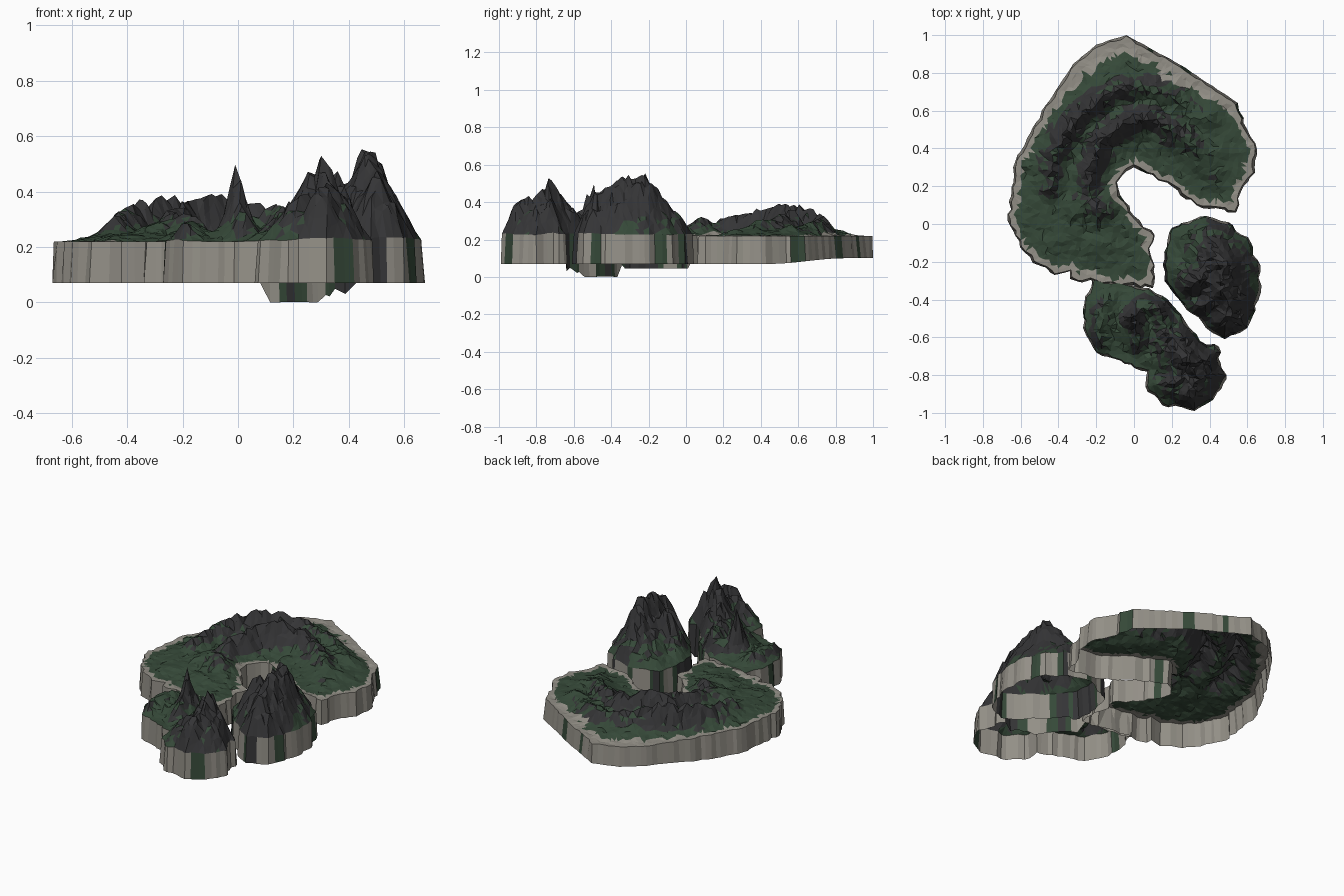
import bpy, math, random
from mathutils import Vector, noise
from mathutils.geometry import delaunay_2d_cdt

if "Cube" in bpy.data.objects:
    bpy.data.objects.remove(bpy.data.objects["Cube"])

random.seed(4)


def material(name, rgb):
    m = bpy.data.materials.new(name)
    m.diffuse_color = (*rgb, 1)
    m.use_nodes = True
    m.node_tree.nodes["Principled BSDF"].inputs["Base Color"].default_value = m.diffuse_color
    return m


SAND, GRASS, ROCK = 0, 1, 2
MATS = [material("pale_stone", (0.29, 0.275, 0.24)),
        material("grass", (0.036, 0.066, 0.04)),
        material("dark_rock", (0.035, 0.035, 0.037))]


def smooth(a, b, x):
    t = min(1, max(0, (x - a) / (b - a)))
    return t * t * (3 - 2 * t)


def seg_near(p, a, b):
    """Distance from p to segment ab, and parameter along it."""
    d = b - a
    t = min(1, max(0, (p - a).dot(d) / max(d.length_squared, 1e-9)))
    return (p - a - d * t).length, t


def inside(p, loop):
    hit = False
    for a, b in zip(loop, loop[1:] + loop[:1]):
        if (a.y > p.y) != (b.y > p.y) and p.x < (b.x - a.x) * (p.y - a.y) / (b.y - a.y) + a.x:
            hit = not hit
    return hit


def ridge_height(p, ridges):
    """Highest of all ridge lines; each is (width, sharpness, [(x, y, rise), ...])."""
    best = 0
    for width, power, pts in ridges:
        for (ax, ay, ah), (bx, by, bh) in zip(pts, pts[1:]):
            d, t = seg_near(p, Vector((ax, ay)), Vector((bx, by)))
            best = max(best, (ah + (bh - ah) * t) * math.exp(-(d / width) ** power))
    return best


def rough_loop(corners, step, jitter):
    pts = [Vector(c) for c in corners]
    out = []
    for a, b in zip(pts, pts[1:] + pts[:1]):
        n = max(1, round((b - a).length / step))
        for i in range(n):
            j = Vector((random.uniform(-1, 1), random.uniform(-1, 1))) * jitter
            if a.y > 0.6 and b.y > 0.6:
                j *= 0.2  # clean straight northern coast
            out.append(a.lerp(b, i / n) + j * (i > 0))
    return out


def island(name, corners, ridges, bottom, cell, rough, beach, wall_bias, grass_top, rock_rise):
    # coastline at the foot of the cliffs, and the slightly inset cliff top
    foot = rough_loop(corners, 0.034, 0.010)
    n = len(foot)
    rim = []
    for i in range(n):
        d = (foot[(i + 1) % n] - foot[i - 1]).normalized()
        rim.append(foot[i] + Vector((d.y, -d.x)) * random.uniform(0.004, 0.016))

    def shore(p):
        return min(seg_near(p, rim[i - 1], rim[i])[0] for i in range(n))

    # scattered interior points
    pts = list(rim)
    x0, x1 = min(p.x for p in rim), max(p.x for p in rim)
    y0, y1 = min(p.y for p in rim), max(p.y for p in rim)
    for iy in range(int((y1 - y0) / cell) + 1):
        for ix in range(int((x1 - x0) / cell) + 1):
            p = Vector((x0 + (ix + random.uniform(.1, .9)) * cell,
                        y0 + (iy + random.uniform(.1, .9)) * cell))
            if inside(p, rim) and shore(p) > cell * 0.5:
                pts.append(p)
    res = delaunay_2d_cdt(pts, [(i, (i + 1) % n) for i in range(n)], [], 1, 1e-5)
    verts2, tris = res[0], res[2]

    # terrain heights
    verts, dist, rise = [], [], []
    for p in verts2:
        s = shore(p)
        r = ridge_height(p, ridges) * smooth(-0.015, 0.045, s)
        q = Vector((p.x * 13, p.y * 13, 1.7))
        bump = noise.noise(q) + 0.8 * noise.noise(q * 2.9)
        z = 0.22 + 0.025 * smooth(0.03, 0.2, s) + r
        z += bump * (0.012 + rough * r) * smooth(0, 0.06, s)
        verts.append(Vector((p.x, p.y, max(z, 0.212))))
        dist.append(s)
        rise.append(r)
    faces, mats = [], []
    for t in tris:
        a, b, c = (verts[i] for i in t)
        nor = (b - a).cross(c - a)
        if nor.z < 0:
            t, nor = t[::-1], -nor
        nor.normalize()
        mid = (a + b + c) / 3
        wob = noise.noise(mid * 14)
        s = sum(dist[i] for i in t) / 3
        north = 1 + 1.6 * smooth(0.5, 0.8, mid.y)
        if s < beach * north * (1 + 0.9 * wob):
            k = SAND
        elif nor.z < grass_top + 0.25 * wob or sum(rise[i] for i in t) / 3 > rock_rise + 0.06 * wob:
            k = ROCK
        else:
            k = GRASS
        faces.append(list(t))
        mats.append(k)

    # cliffs hanging from the rim, open underneath; darker along the strait
    base = len(verts)
    verts += [Vector((p.x, p.y, bottom(p))) for p in foot]
    for i in range(n):
        j = (i + 1) % n
        faces.append([i, j, base + j, base + i])
        v = noise.noise(Vector((foot[i].x * 9, foot[i].y * 9, 5))) + wall_bias
        if verts[base + i].z < 0.06:
            v += 0.4
        mats.append(SAND if v < 0.38 else GRASS if v < 0.56 else ROCK)

    me = bpy.data.meshes.new(name)
    me.from_pydata([tuple(v) for v in verts], [], faces)
    for m in MATS:
        me.materials.append(m)
    me.polygons.foreach_set("material_index", mats)
    me.update()
    bpy.context.collection.objects.link(bpy.data.objects.new(name, me))


# large crescent island with two curved ridges and a groove between
island("crescent_island",
       [(-.04, 1), (.25, .84), (.55, .64), (.60, .5), (.65, .4), (.64, .27), (.58, .2),
        (.54, .06), (.40, .08), (.33, .1), (.2, .2), (.1, .26), (0, .3), (-.06, .26),
        (-.09, .22), (-.05, .12), (.03, .02), (.11, -.06), (.08, -.13), (.11, -.22),
        (.1, -.34), (-.05, -.33), (-.2, -.31), (-.34, -.29), (-.34, -.25), (-.42, -.27),
        (-.5, -.22), (-.58, -.15), (-.63, -.06), (-.67, .02), (-.65, .15), (-.64, .3),
        (-.55, .48), (-.45, .65), (-.32, .85), (-.2, .95)],
       [(.055, 1.6, [(-.45, .18, .05), (-.42, .38, .09), (-.3, .55, .13), (-.18, .66, .12),
                     (-.05, .73, .08), (.15, .70, .05), (.38, .56, .03)]),
        (.06, 1.6, [(-.26, .1, .06), (-.23, .28, .08), (-.18, .44, .12), (-.06, .54, .13),
                    (.06, .57, .11), (.2, .51, .08), (.4, .34, .03)]),
        (.07, 1.6, [(-.26, .1, .07), (-.18, .08, .08), (-.1, .02, .03)])],
       lambda p: 0.07 + 0.03 * smooth(0.45, 0.85, p.y),
       0.025, 0.3, 0.028, -0.05, 0.7, 0.07)

# twin-lobed southern island: low bowl, thin spire and jagged peak
island("southern_island",
       [(-.22, -.29), (.08, -.34), (.15, -.38), (.25, -.48), (.35, -.62), (.45, -.65),
        (.46, -.74), (.49, -.82), (.42, -.93), (.32, -.99), (.15, -.96), (.06, -.86),
        (.07, -.78), (-.05, -.74), (-.2, -.68), (-.27, -.55), (-.27, -.45), (-.24, -.36)],
       [(.10, 1.5, [(.25, -.66, .22), (.30, -.73, .25), (.33, -.79, .21), (.31, -.9, .16)]),
        (.07, 1.4, [(.30, -.73, .24), (.4, -.72, .17)]),
        (.06, 1.4, [(.28, -.8, .2), (.17, -.86, .12)]),
        (.035, 1.2, [(-.01, -.5, .25), (0, -.52, .22)]),
        (.05, 1.5, [(.02, -.62, .08), (0, -.5, .12), (.05, -.42, .1), (.14, -.46, .12),
                    (.17, -.58, .13), (.24, -.64, .2)]),
        (.05, 1.5, [(-.2, -.62, .07), (-.18, -.5, .08), (-.15, -.4, .05)])],
       lambda p: (random.uniform(0, .004) if .1 < p.x < .31 and p.x + p.y > -.3
                  else random.uniform(.01, .05) if .3 < p.x < .39 and -.66 < p.y < -.5 else 0.07),
       0.022, 0.3, 0, 0.12, 0.6, 0.11)

# steep eastern island with the tallest peak
island("eastern_island",
       [(.2, -.02), (.35, .04), (.5, .01), (.62, -.1), (.67, -.25), (.66, -.4), (.6, -.55),
        (.48, -.61), (.38, -.55), (.22, -.38), (.16, -.3), (.16, -.15)],
       [(.125, 1.5, [(.42, -.1, .16), (.46, -.25, .32), (.48, -.36, .26), (.51, -.49, .18)]),
        (.07, 1.4, [(.46, -.25, .26), (.32, -.3, .22), (.24, -.25, .08)]),
        (.07, 1.4, [(.42, -.1, .15), (.3, -.06, .07)]),
        (.07, 1.4, [(.46, -.4, .23), (.37, -.43, .15)])],
       lambda p: 0.045 if p.x < .3 and p.y > -.33 else 0.07,
       0.023, 0.25, 0, 0.22, 0.56, 0.11)
